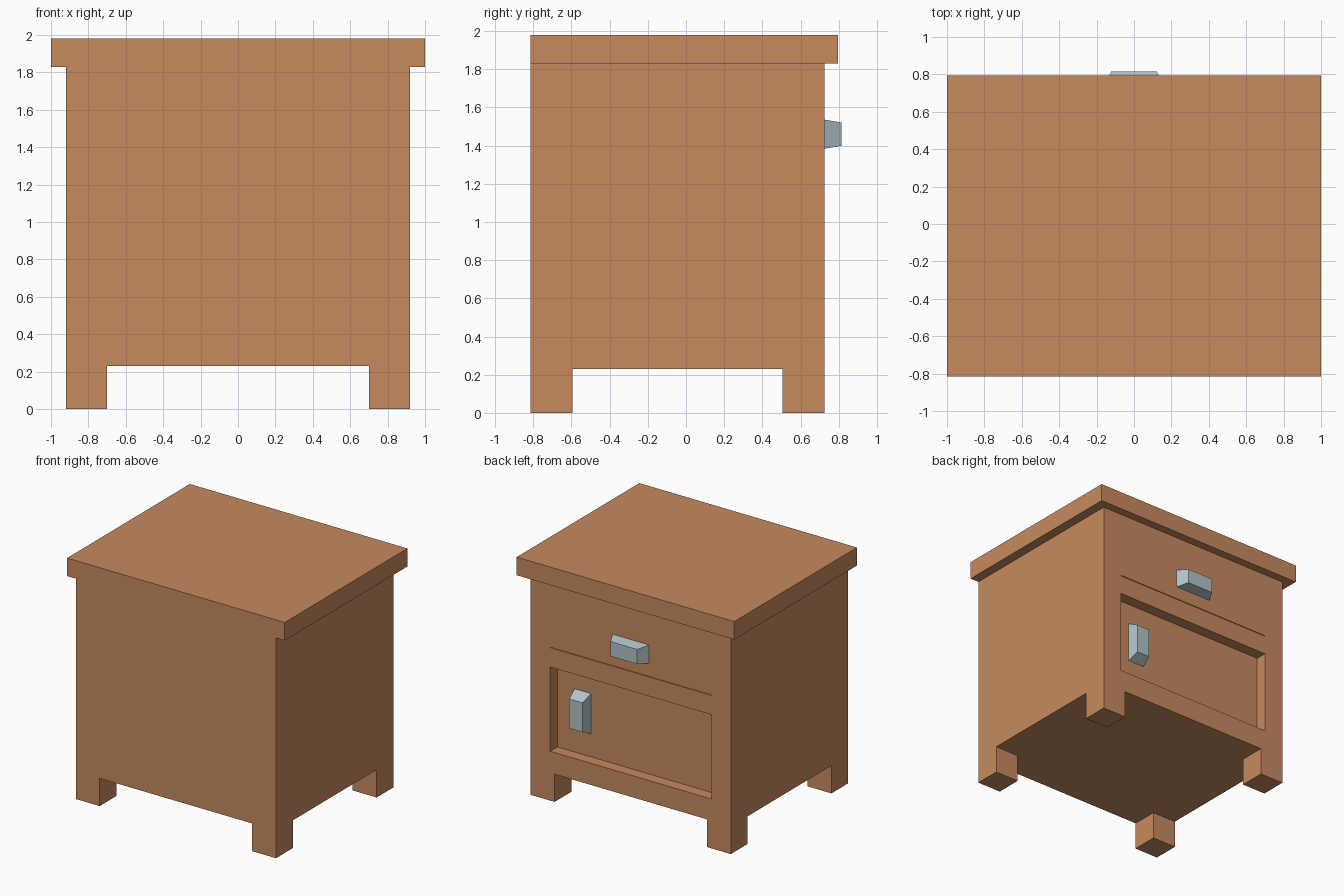
import bpy
import bmesh
from mathutils import Matrix, Vector

cube = bpy.data.objects.get("Cube")
if cube:
    bpy.data.objects.remove(cube, do_unlink=True)


def make_material(name, rgb):
    mat = bpy.data.materials.new(name)
    mat.use_nodes = True
    mat.diffuse_color = (*rgb, 1)
    mat.node_tree.nodes["Principled BSDF"].inputs["Base Color"].default_value = (*rgb, 1)
    return mat


wood = make_material("warm_wood", (0.571, 0.254, 0.114))
metal = make_material("pale_metal", (0.456, 0.552, 0.584))


def add_box(name, low, high, mat=wood):
    """Box spanning two opposite corners."""
    low, high = Vector(low), Vector(high)
    bm = bmesh.new()
    bmesh.ops.create_cube(bm, size=1)
    bmesh.ops.scale(bm, vec=high - low, verts=bm.verts)
    bmesh.ops.translate(bm, vec=(low + high) / 2, verts=bm.verts)
    return finish(name, bm, mat)


def finish(name, bm, mat):
    mesh = bpy.data.meshes.new(name)
    bm.to_mesh(mesh)
    bm.free()
    mesh.materials.append(mat)
    obj = bpy.data.objects.new(name, mesh)
    bpy.context.collection.objects.link(obj)
    return obj


def add_handle(name, centre, upright=False):
    """Block that tapers towards its outer face."""
    bm = bmesh.new()
    bmesh.ops.create_cube(bm, size=2)
    for v in bm.verts:
        outer = v.co.y > 0
        v.co.x *= 0.122 if outer else 0.168
        v.co.z *= 0.061 if outer else 0.076
        v.co.y = HANDLE_DEPTH if outer else 0
    if upright:
        bm.transform(Matrix.Rotation(1.570796, 4, 'Y'))
    bmesh.ops.translate(bm, vec=centre, verts=bm.verts)
    return finish(name, bm, metal)


HALF_W = 0.92          # cabinet half width
Y0, Y1 = -0.815, 0.725  # cabinet depth range
FLOOR, UNDER_TOP, TOP = 0.23, 1.83, 1.98
LEG = 0.22
RECESS = 0.095
HANDLE_DEPTH = 0.09
PANEL_W = 0.74

# Cabinet body and overhanging top
body = add_box("cabinet_body", (-HALF_W, Y0, FLOOR), (HALF_W, Y1, UNDER_TOP))
add_box("table_top", (-1, Y0, UNDER_TOP), (1, 0.795, TOP))

# Four square legs flush with the corners
for x_name, x in (("right", -HALF_W), ("left", HALF_W - LEG)):
    for y_name, y in (("front", Y0), ("back", Y1 - LEG)):
        add_box(f"{y_name}_{x_name}_leg", (x, y, 0), (x + LEG, y + LEG, FLOOR))

# Door recess and thin drawer gap cut into the body
cuts = (("door_recess_cutter", 0.41, 1.11, RECESS),
        ("drawer_gap_cutter", 1.27, 1.275, 0.03))
for name, z0, z1, depth in cuts:
    cutter = add_box(name, (-PANEL_W, Y1 - depth, z0), (PANEL_W, Y1 + 0.05, z1))
    cutter.hide_render = True
    cutter.hide_viewport = True
    cutter.display_type = 'WIRE'
    cut = body.modifiers.new(name, 'BOOLEAN')
    cut.operation = 'DIFFERENCE'
    cut.solver = 'EXACT'
    cut.object = cutter

# Handles on the drawer and the recessed door
add_handle("drawer_handle", (0, Y1, 1.46))
add_handle("door_handle", (0.508, Y1 - RECESS, 0.767), upright=True)
